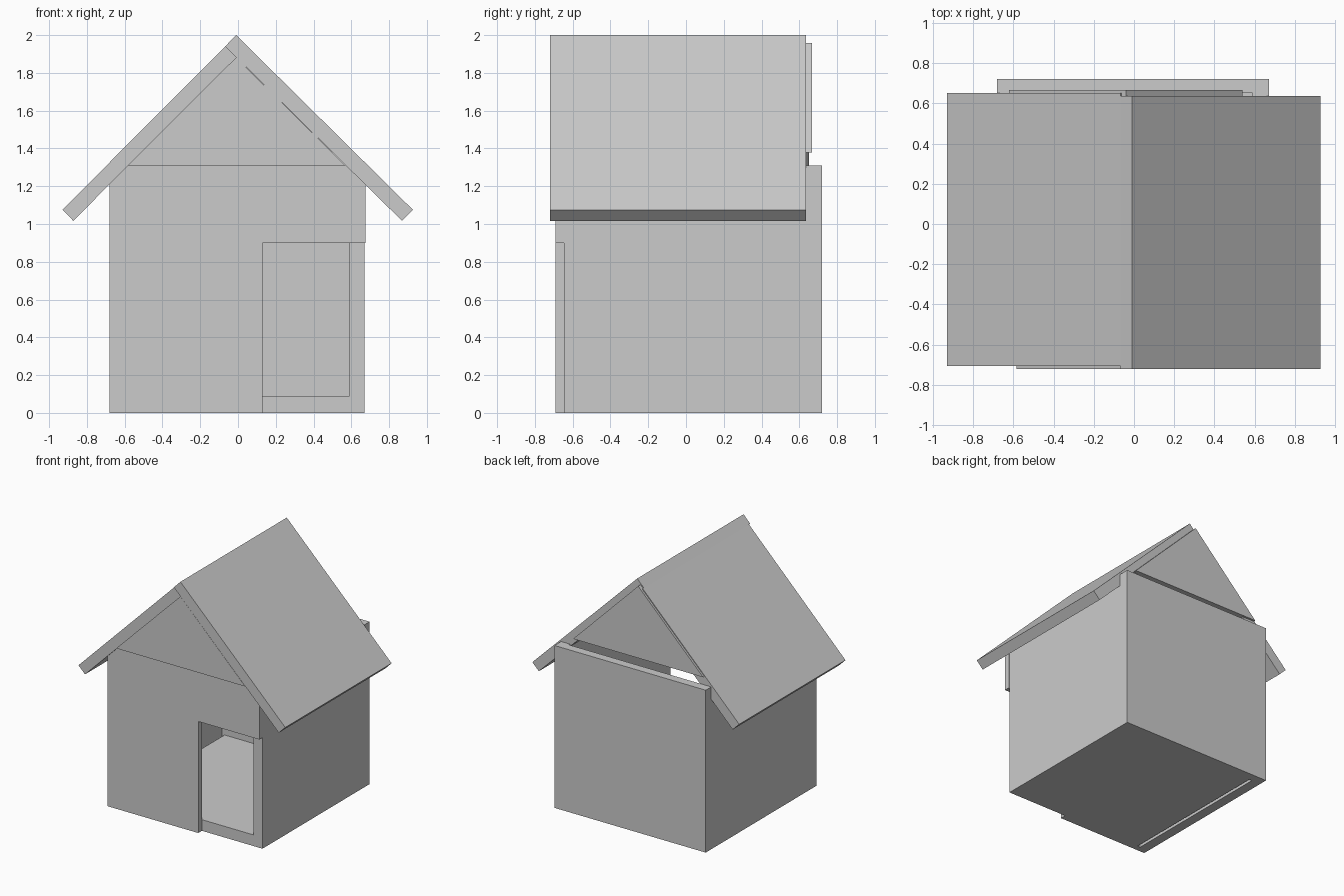
import bpy

if "Cube" in bpy.data.objects:
    bpy.data.objects.remove(bpy.data.objects["Cube"])


def prism(name, profile, y0, y1):
    """Extrude an x-z outline from y0 to y1."""
    n = len(profile)
    verts = [(x, y, z) for y in (y0, y1) for x, z in profile]
    faces = [tuple(range(n)), tuple(reversed(range(n, 2 * n)))]
    faces += [(i, i + n, (i + 1) % n + n, (i + 1) % n) for i in range(n)]
    mesh = bpy.data.meshes.new(name)
    mesh.from_pydata(verts, [], faces)
    mesh.update()
    obj = bpy.data.objects.new(name, mesh)
    bpy.context.collection.objects.link(obj)
    return obj


def box(name, x0, x1, y0, y1, z0, z1):
    return prism(name, [(x0, z0), (x1, z0), (x1, z1), (x0, z1)], y0, y1)


FRONT, BACK, TOP = -0.645, 0.65, 1.31

# Floor, stopping just short of the left wall
box("floor", -0.575, 0.59, FRONT, BACK, 0, 0.09)

# Side and back walls
box("left_wall", -0.68, -0.60, FRONT, BACK, 0, TOP)
box("right_wall", 0.59, 0.67, FRONT, BACK, 0, TOP)
box("back_wall", -0.68, 0.67, BACK, 0.72, 0, TOP)

# Front wall with the doorway cut from its lower right corner
prism("front_wall", [(-0.68, 0), (0.13, 0), (0.13, 0.9), (0.675, 0.9),
                     (0.675, TOP), (-0.68, TOP)], -0.692, FRONT)

# Roof slabs: the left one butts against the underside of the right one
prism("left_roof", [(-0.93, 1.075), (-0.872, 1.017), (-0.01, 1.882),
                    (-0.068, 1.94)], -0.705, 0.65)
prism("right_roof", [(-0.01, 2.0), (-0.068, 1.94), (0.868, 1.017),
                     (0.926, 1.075)], -0.72, 0.636)

# Triangular gable panels; the back one sits slightly higher
prism("front_gable", [(-0.583, TOP), (0.568, TOP), (-0.01, 1.882)], -0.72, -0.675)
prism("back_gable", [(-0.62, 1.378), (0.54, 1.378), (-0.04, 1.958)], 0.62, 0.667)
